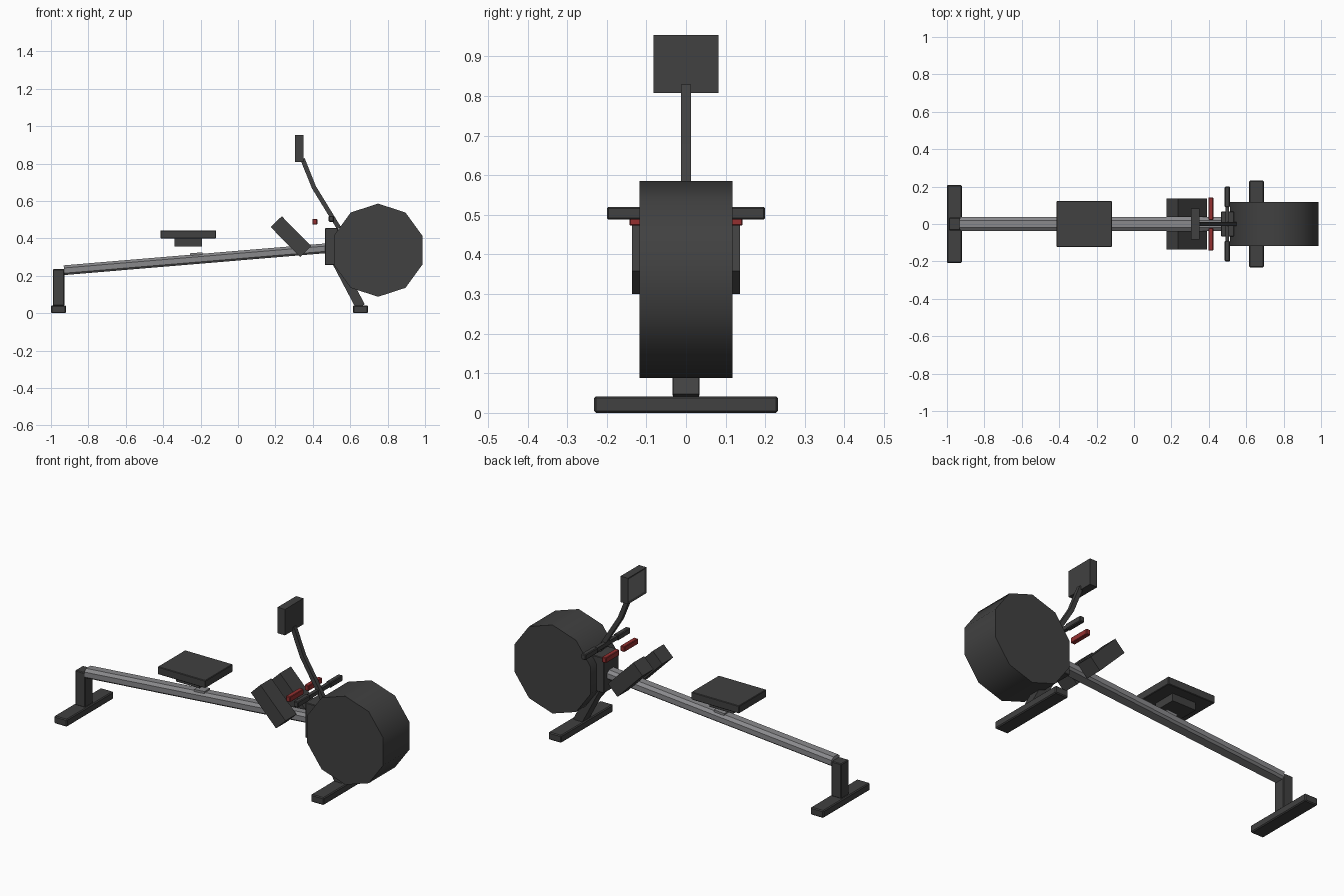
import bpy, bmesh, math
from mathutils import Vector, Matrix

cube = bpy.data.objects.get("Cube")
if cube:
    bpy.data.objects.remove(cube, do_unlink=True)


def material(name, rgb):
    m = bpy.data.materials.new(name)
    m.use_nodes = True
    m.diffuse_color = (*rgb, 1)
    m.node_tree.nodes["Principled BSDF"].inputs["Base Color"].default_value = (*rgb, 1)
    return m


CHARCOAL = material("charcoal", (0.052, 0.052, 0.052))
STEEL = material("steel grey", (0.25, 0.25, 0.26))
SCREEN = material("screen grey", (0.17, 0.17, 0.17))
RED = material("handle red", (0.30, 0.03, 0.03))


def finish(name, bm, mat):
    bmesh.ops.recalc_face_normals(bm, faces=bm.faces)
    mesh = bpy.data.meshes.new(name)
    bm.to_mesh(mesh)
    bm.free()
    mesh.materials.append(mat)
    ob = bpy.data.objects.new(name, mesh)
    bpy.context.collection.objects.link(ob)
    return ob


def box(name, x, y, z, mat=CHARCOAL, bevel=0.0, tilt=0.0):
    """Box from (low, high) ranges, tilted about its own y axis."""
    bm = bmesh.new()
    bmesh.ops.create_cube(bm, size=1)
    size = [r[1] - r[0] for r in (x, y, z)]
    mid = [(r[0] + r[1]) / 2 for r in (x, y, z)]
    bmesh.ops.scale(bm, vec=size, verts=bm.verts)
    if bevel:
        bmesh.ops.bevel(bm, geom=bm.edges[:], offset=bevel, segments=1, affect='EDGES')
    bm.transform(Matrix.Translation(mid) @ Matrix.Rotation(tilt, 4, 'Y'))
    return finish(name, bm, mat)


def sweep(name, path, profile, mat=CHARCOAL):
    """Sweep a (side, up) profile along an x-z path."""
    bm = bmesh.new()
    pts = [Vector((p[0], 0, p[1])) for p in path]
    rings = []
    for i, p in enumerate(pts):
        d = (pts[min(i + 1, len(pts) - 1)] - pts[max(i - 1, 0)]).normalized()
        up = Vector((-d.z, 0, d.x))
        rings.append([bm.verts.new(p + Vector((0, s, 0)) + up * u) for s, u in profile])
    n = len(profile)
    for a, b in zip(rings, rings[1:]):
        for i in range(n):
            bm.faces.new((a[i], a[(i + 1) % n], b[(i + 1) % n], b[i]))
    bm.faces.new(rings[0])
    bm.faces.new(rings[-1])
    return finish(name, bm, mat)


def rect(w, h):
    return [(-w, -h), (w, -h), (w, h), (-w, h)]


# Rear support
box("rear_foot", (-1, -0.92), (-0.208, 0.208), (0, 0.042), bevel=0.005)
box("rear_post", (-0.99, -0.928), (-0.034, 0.034), (0.04, 0.236), bevel=0.004)

# Chamfered rail
rail_profile = [(-0.025, -0.026), (0.025, -0.026), (0.037, -0.016), (0.037, 0.012),
                (0.02, 0.026), (-0.02, 0.026), (-0.037, 0.012), (-0.037, -0.016)]
sweep("rail", [(-0.93, 0.23), (0.48, 0.348)], rail_profile, STEEL)
box("rail_slider", (-0.255, -0.19), (-0.025, 0.025), (0.295, 0.323), STEEL, tilt=-0.08)

# Seat
box("seat_pad", (-0.415, -0.118), (-0.122, 0.122), (0.4, 0.443), bevel=0.003)
box("seat_carriage", (-0.34, -0.193), (-0.065, 0.065), (0.358, 0.402))

# Footplates and pull handles on both sides
for side, s in (("left", 1), ("right", -1)):
    pad = sorted((s * 0.038, s * 0.136))
    box(side + "_footplate", (0.171, 0.395), pad, (0.368, 0.451), tilt=math.radians(45.5))
    grip = sorted((s * 0.022, s * 0.143))
    box(side + "_handle", (0.398, 0.424), grip, (0.473, 0.504), RED, bevel=0.003)
    end = sorted((s * 0.09, s * 0.2))
    box(side + "_crossbar_grip", (0.485, 0.513), end, (0.488, 0.52), bevel=0.004)
box("crossbar", (0.489, 0.509), (-0.1, 0.1), (0.493, 0.515))

# Front frame
box("front_block", (0.465, 0.535), (-0.066, 0.066), (0.257, 0.455), bevel=0.003)
sweep("front_leg", [(0.51, 0.31), (0.655, 0.035)], rect(0.033, 0.026))
box("front_foot", (0.615, 0.695), (-0.232, 0.232), (0, 0.042), bevel=0.005)

# Ten-sided flywheel drum
bm = bmesh.new()
bmesh.ops.create_cone(bm, cap_ends=True, segments=10, radius1=0.249, radius2=0.249, depth=0.234)
bm.transform(Matrix.Translation((0.749, 0, 0.337)) @ Matrix.Rotation(math.pi / 2, 4, 'X')
             @ Matrix.Rotation(math.pi / 2, 4, 'Z'))
# Put a corner at the front and back of the drum
bm.transform(Matrix.Translation((0.749, 0, 0.337)) @ Matrix.Rotation(math.pi / 2, 4, 'Y')
             @ Matrix.Translation((-0.749, 0, -0.337)))
drum = finish("flywheel_drum", bm, CHARCOAL)
bpy.ops.object.select_all(action='DESELECT')
drum.select_set(True)
bpy.context.view_layer.objects.active = drum
bpy.ops.object.shade_smooth_by_angle(angle=math.radians(40))

# Monitor on a bent arm, screen set into the rower-side face
sweep("monitor_arm", [(0.345, 0.825), (0.365, 0.775), (0.405, 0.675), (0.54, 0.455)],
      rect(0.012, 0.012))
monitor = box("monitor", (0.304, 0.35), (-0.082, 0.082), (0.808, 0.954))
monitor.data.materials.append(SCREEN)
bm = bmesh.new()
bm.from_mesh(monitor.data)
face = min(bm.faces, key=lambda f: f.calc_center_median().x)
bmesh.ops.inset_individual(bm, faces=[face], thickness=0.016, depth=-0.004)
face.material_index = 1
bm.to_mesh(monitor.data)
bm.free()
